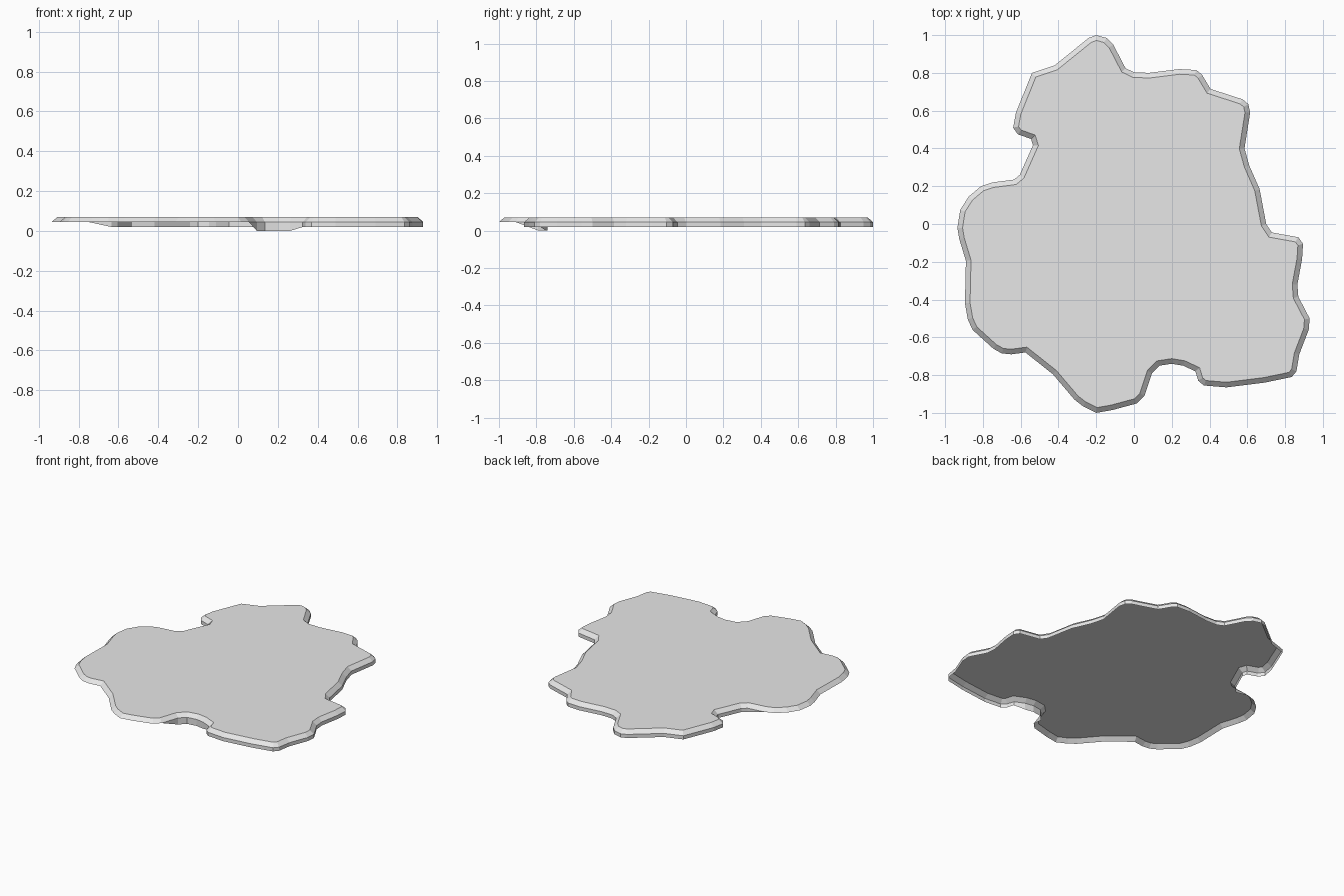
import bpy
import bmesh

# Remove the default cube if the scene has it
default_cube = bpy.data.objects.get("Cube")
if default_cube:
    bpy.data.objects.remove(default_cube, do_unlink=True)

TOP_HEIGHT = 0.07
RIM_HEIGHT = 0.045
SKIRT_HEIGHT = 0.02
BEVEL_WIDTH = 0.027

# Outline of the slab, clockwise, one stretch of shore at a time.
# Each stretch has the height its skirt wall reaches down to.
shores = {
    "north_shore": (SKIRT_HEIGHT, [
        (-.24, .985), (-.2, 1), (-.145, .985), (-.11, .95), (-.045, .825),
        (0, .803), (.08, .8), (.24, .82), (.33, .815), (.36, .79),
        (.405, .715), (.575, .66), (.605, .635)]),
    "east_shore": (SKIRT_HEIGHT, [
        (.615, .59), (.585, .4), (.61, .31), (.665, .185), (.7, 0),
        (.73, -.045), (.87, -.07), (.895, -.105), (.89, -.185),
        (.865, -.32), (.87, -.385), (.93, -.5), (.925, -.56)]),
    "south_shore": (SKIRT_HEIGHT, [
        (.875, -.69), (.86, -.78), (.835, -.81), (.69, -.84),
        (.49, -.865), (.37, -.855), (.34, -.83), (.325, -.78)]),
    "south_bay": (0.0, [
        (.26, -.75), (.2, -.74), (.135, -.75), (.095, -.79)]),
    "south_tip": (RIM_HEIGHT, [
        (.055, -.91), (.015, -.95), (-.115, -.985), (-.2, -1),
        (-.27, -.965), (-.315, -.93), (-.43, -.795), (-.575, -.68)]),
    "west_shore": (RIM_HEIGHT, [
        (-.65, -.69), (-.7, -.685), (-.745, -.66), (-.855, -.56),
        (-.88, -.505), (-.895, -.42), (-.89, -.195), (-.925, -.08),
        (-.935, -.02), (-.92, .075), (-.875, .145), (-.81, .2),
        (-.75, .22)]),
    "north_west_shore": (SKIRT_HEIGHT, [
        (-.635, .235), (-.605, .26), (-.535, .417), (-.545, .45),
        (-.615, .475), (-.64, .51), (-.625, .59), (-.54, .8),
        (-.42, .84)]),
}

# Counter-clockwise outline, so that faces point up and outwards
outline = [(x, y, skirt) for skirt, points in shores.values() for x, y in points]
outline.reverse()


def make_material(name, colour):
    material = bpy.data.materials.new(name)
    material.use_nodes = True
    material.diffuse_color = colour
    shader = material.node_tree.nodes["Principled BSDF"]
    shader.inputs["Base Color"].default_value = colour
    return material


def add_skirt(bm, rim):
    """Hang a wall from the rim wherever the skirt reaches below it."""
    low = []
    for vert, (x, y, skirt) in zip(rim, outline):
        low.append(bm.verts.new((x, y, skirt)) if skirt < RIM_HEIGHT else vert)
    for i in range(len(rim)):
        j = (i + 1) % len(rim)
        # Tapering ends repeat a vertex and become triangles
        corners = list(dict.fromkeys((rim[i], low[i], low[j], rim[j])))
        if len(corners) > 2:
            bm.faces.new(corners)


def build_slab():
    bm = bmesh.new()
    rim = [bm.verts.new((x, y, RIM_HEIGHT)) for x, y, skirt in outline]
    top = bm.faces.new(rim)
    bm.normal_update()

    # Sloped border around the flat top
    bmesh.ops.inset_region(bm, faces=[top], thickness=BEVEL_WIDTH,
                           use_boundary=True, use_even_offset=True)
    for vert in top.verts:
        vert.co.z = TOP_HEIGHT

    # The inset keeps the outer loop, found again by its height
    rim_by_place = {(round(v.co.x, 4), round(v.co.y, 4)): v
                    for v in bm.verts if v.co.z < TOP_HEIGHT - 0.001}
    rim = [rim_by_place[(round(x, 4), round(y, 4))] for x, y, skirt in outline]
    add_skirt(bm, rim)

    bm.normal_update()
    mesh = bpy.data.meshes.new("land_slab")
    bm.to_mesh(mesh)
    bm.free()
    slab = bpy.data.objects.new("land_slab", mesh)
    bpy.context.collection.objects.link(slab)
    return slab


slab = build_slab()
slab.data.materials.append(make_material("light_grey", (0.8, 0.8, 0.8, 1)))
